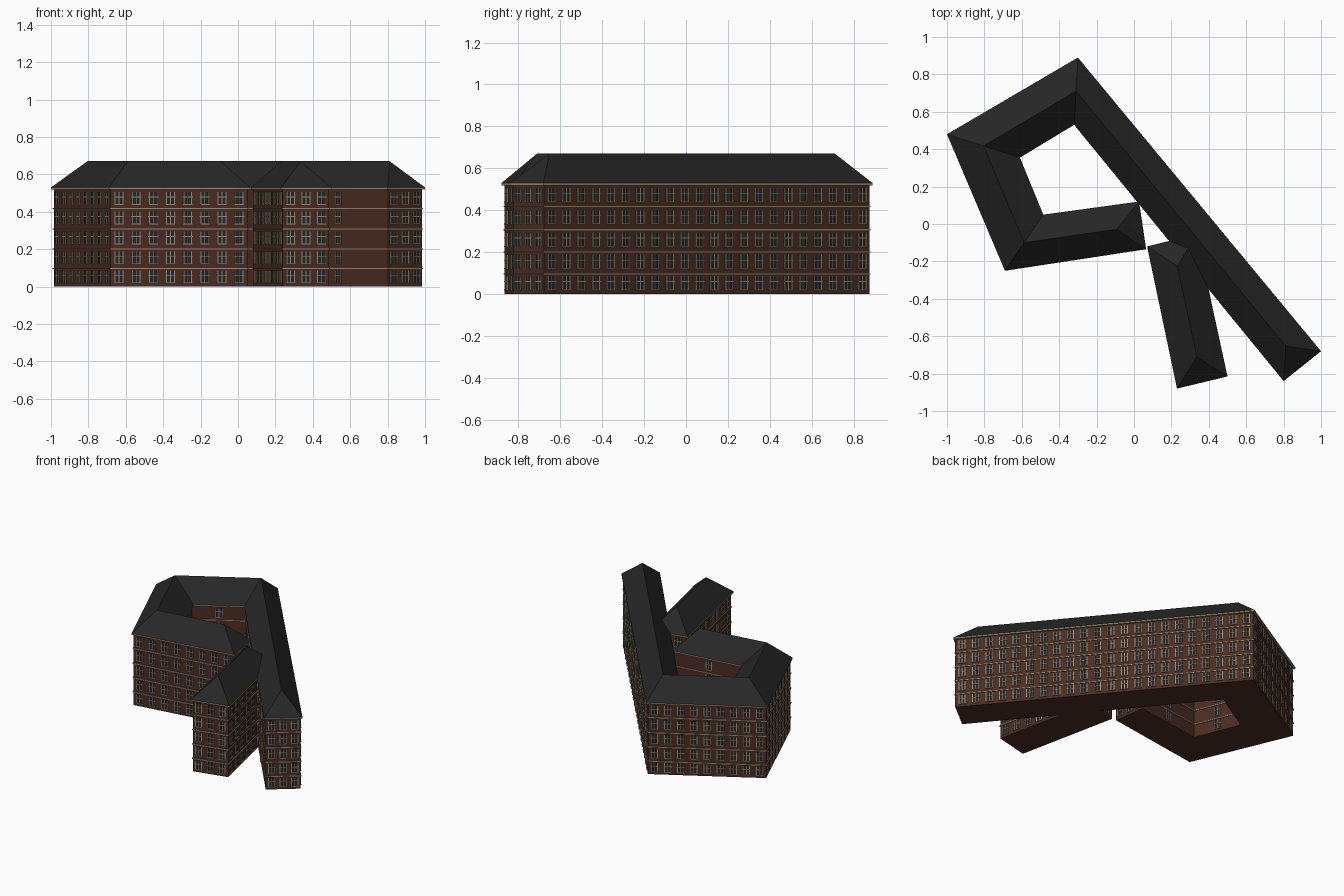
import bpy
import bmesh
from mathutils import Vector

cube = bpy.data.objects.get("Cube")
if cube:
    bpy.data.objects.remove(cube)


def material(name, rgb):
    m = bpy.data.materials.new(name)
    m.use_nodes = True
    m.diffuse_color = (*rgb, 1)
    m.node_tree.nodes["Principled BSDF"].inputs["Base Color"].default_value = (*rgb, 1)
    return m


BRICK = material("brown brick", (0.07, 0.026, 0.016))
SLATE = material("dark slate", (0.02, 0.02, 0.02))
STONE = material("cream stone", (0.33, 0.27, 0.17))
GLASS = material("dark glass", (0.016, 0.02, 0.024))

EAVE, RIDGE, HIP, INSET = 0.53, 0.67, 0.14, 0.012
BANDS = (0.093, 0.198, 0.304, 0.415)
SILLS = (0.022, 0.124, 0.23, 0.336, 0.441)
BAY = 0.092


def finish(name, bm, *mats):
    bmesh.ops.recalc_face_normals(bm, faces=bm.faces)
    mesh = bpy.data.meshes.new(name)
    bm.to_mesh(mesh)
    bm.free()
    for m in mats:
        mesh.materials.append(m)
    obj = bpy.data.objects.new(name, mesh)
    bpy.context.collection.objects.link(obj)


def face(bm, pts):
    return bm.faces.new([bm.verts.new(p) for p in pts])


def at(p, z):
    return Vector((p.x, p.y, z))


def edges(poly):
    return list(zip(poly, poly[1:] + poly[:1]))


def outward(a, b):
    d = (b - a).normalized()
    return Vector((d.y, -d.x))


def shrink(poly, dist):
    # Move every edge of a counter-clockwise outline inwards
    result = []
    for i, p in enumerate(poly):
        n1 = outward(poly[i - 1], p)
        n2 = outward(p, poly[(i + 1) % len(poly)])
        result.append(p - (n1 + n2) * dist / (1 + n1.dot(n2)))
    return result


def ledge(bm, inner, outer, z0, z1):
    # Stone course running round an outline
    for (a, b), (c, d) in zip(edges(inner), edges(outer)):
        face(bm, [at(c, z0), at(d, z0), at(d, z1), at(c, z1)])
        face(bm, [at(a, z0), at(b, z0), at(d, z0), at(c, z0)])
        face(bm, [at(a, z1), at(c, z1), at(d, z1), at(b, z1)])


def block(bm, centre, along, out, width, z0, z1, depth, mat):
    # Box standing proud of a wall
    def ring(z):
        return [bm.verts.new(at(centre + along * u * width / 2 + out * w, z))
                for u, w in ((-1, -0.002), (1, -0.002), (1, depth), (-1, depth))]
    low, high = ring(z0), ring(z1)
    sides = [[low[i], low[(i + 1) % 4], high[(i + 1) % 4], high[i]] for i in range(4)]
    for vs in [low[::-1], high] + sides:
        bm.faces.new(vs).material_index = mat


def window(bm, p, along, out, sill):
    top = sill + 0.064
    block(bm, p, along, out, 0.04, sill, top, 0.002, 0)
    for side in (-1, 1):
        block(bm, p + along * side * 0.021, along, out, 0.005, sill, top, 0.005, 1)
    block(bm, p, along, out, 0.004, sill, top, 0.004, 1)
    block(bm, p, along, out, 0.056, sill + 0.036, sill + 0.04, 0.005, 1)
    block(bm, p, along, out, 0.05, sill - 0.004, sill, 0.007, 1)


def wing(name, outer, inner, special):
    outer = [Vector(p) for p in outer]
    inner = [Vector(p) for p in inner]
    n = len(outer)
    eaves = outer + inner[::-1]
    wall = shrink(eaves, INSET)

    # Walls and underside
    bm = bmesh.new()
    for a, b in edges(wall):
        face(bm, [at(a, 0), at(b, 0), at(b, EAVE), at(a, EAVE)])
    back = wall[n:][::-1]
    for i in range(n - 1):
        face(bm, [at(p, 0) for p in (wall[i], back[i], back[i + 1], wall[i + 1])])
    bmesh.ops.remove_doubles(bm, verts=bm.verts, dist=0.0001)
    finish(name + "_walls", bm, BRICK)

    # Hipped roof, mitred at the corners
    mid = [(a + b) / 2 for a, b in zip(outer, inner)]
    ridge = mid[:]
    ridge[0] = mid[0] + (mid[1] - mid[0]).normalized() * HIP
    ridge[-1] = mid[-1] + (mid[-2] - mid[-1]).normalized() * HIP
    bm = bmesh.new()
    for i in range(n - 1):
        for side in (outer, inner):
            face(bm, [at(side[i], EAVE), at(side[i + 1], EAVE),
                      at(ridge[i + 1], RIDGE), at(ridge[i], RIDGE)])
        face(bm, [at(p, EAVE) for p in (outer[i], inner[i], inner[i + 1], outer[i + 1])])
    for e in (0, -1):
        face(bm, [at(outer[e], EAVE), at(inner[e], EAVE), at(ridge[e], RIDGE)])
    bmesh.ops.remove_doubles(bm, verts=bm.verts, dist=0.0001)
    finish(name + "_roof", bm, SLATE)

    # Cornice and floor bands
    bm = bmesh.new()
    ledge(bm, wall, eaves, EAVE - 0.011, EAVE - 0.0005)
    for z in BANDS:
        ledge(bm, wall, shrink(wall, -0.005), z, z + 0.006)
    bmesh.ops.remove_doubles(bm, verts=bm.verts, dist=0.0001)
    finish(name + "_stone_courses", bm, STONE)

    # Windows: evenly spaced bays unless a wall has its own positions
    bm = bmesh.new()
    for i, (a, b) in enumerate(edges(wall)):
        count = max(1, round((b - a).length / BAY))
        spots = special.get(i, [(k + 0.5) / count for k in range(count)])
        along = (b - a).normalized()
        for t in spots:
            for sill in SILLS:
                window(bm, a.lerp(b, t), along, outward(a, b), sill)
    finish(name + "_windows", bm, GLASS, STONE)


# Long bar bending round the courtyard
wing("courtyard_wing",
     [(1.0, -0.68), (-0.30, 0.89), (-1.0, 0.48), (-0.69, -0.25), (0.065, -0.135)],
     [(0.80, -0.84), (-0.32, 0.53), (-0.61, 0.355), (-0.485, 0.05), (0.027, 0.12)],
     {5: [0.5], 6: [0.5], 7: [0.5], 8: [0.2, 0.763]})

# Short wing meeting the long bar
wing("south_wing",
     [(0.50, -0.815), (0.335, -0.055)],
     [(0.23, -0.88), (0.07, -0.12)],
     {1: [0.75]})
